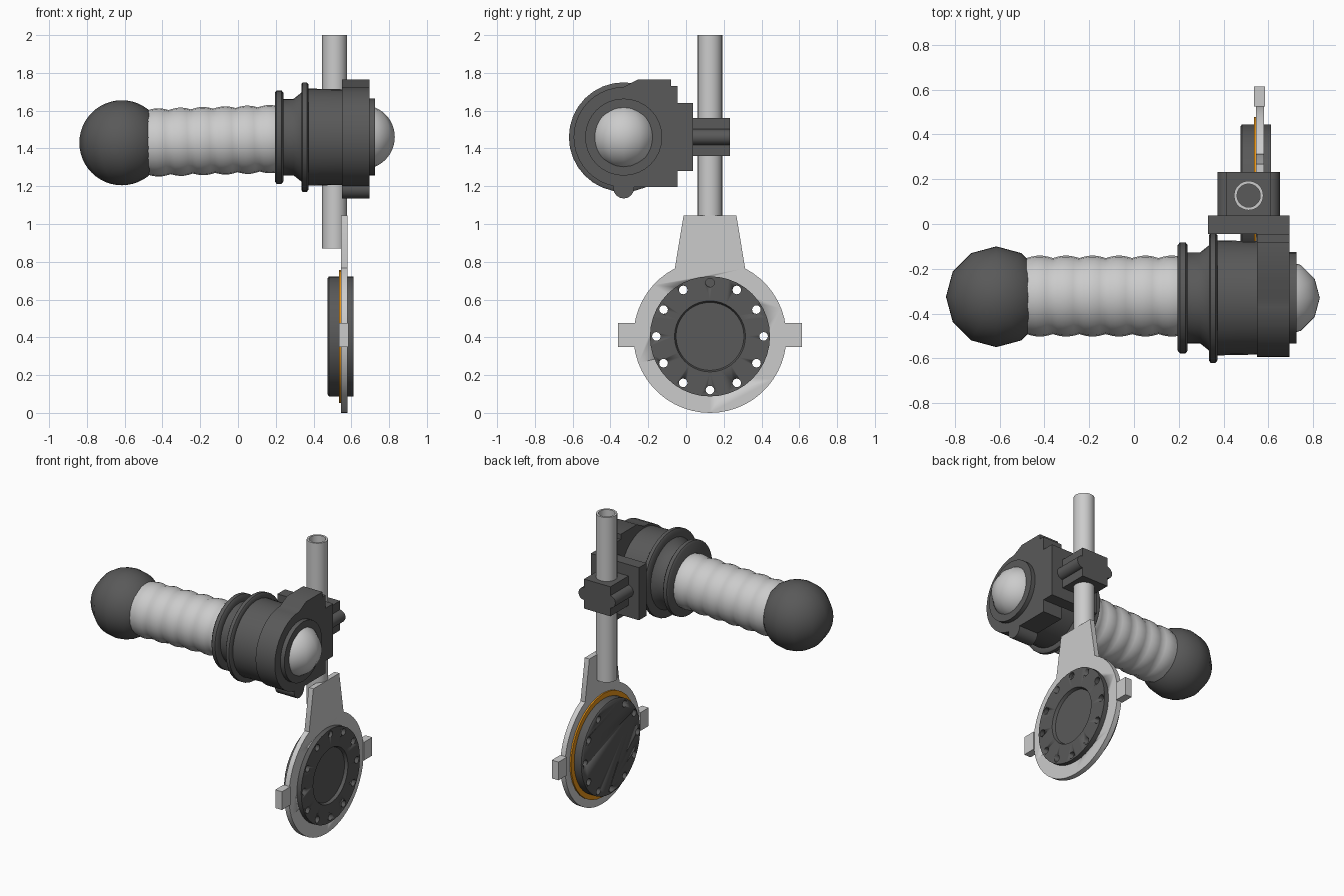
import bpy, bmesh, math
from mathutils import Vector

if "Cube" in bpy.data.objects:
    bpy.data.objects.remove(bpy.data.objects["Cube"])


def material(name, color):
    m = bpy.data.materials.new(name)
    m.diffuse_color = (*color, 1)
    m.use_nodes = True
    m.node_tree.nodes["Principled BSDF"].inputs["Base Color"].default_value = m.diffuse_color
    return m


DARK = material("dark_grey", (0.1, 0.1, 0.1))
ORANGE = material("orange", (0.8, 0.3, 0.01))


def finish(name, bm, mat=None, angle=40):
    bmesh.ops.recalc_face_normals(bm, faces=bm.faces)
    me = bpy.data.meshes.new(name)
    bm.to_mesh(me)
    bm.free()
    ob = bpy.data.objects.new(name, me)
    bpy.context.collection.objects.link(ob)
    if mat:
        me.materials.append(mat)
    bpy.ops.object.select_all(action='DESELECT')
    ob.select_set(True)
    bpy.context.view_layer.objects.active = ob
    bpy.ops.object.shade_smooth_by_angle(angle=math.radians(angle))
    return ob


def add_revolve(bm, profile, centre, axis='X', n=32, closed=False):
    """Spin (distance along axis, radius) points around an axis through centre."""
    rings = []
    for a, r in profile:
        ring = []
        for i in range(n):
            t = 2 * math.pi * i / n
            c, s = r * math.cos(t), r * math.sin(t)
            v = {'X': (a, c, s), 'Y': (c, a, s), 'Z': (c, s, a)}[axis]
            ring.append(bm.verts.new(Vector(v) + Vector(centre)))
        rings.append(ring)
    pairs = list(zip(rings, rings[1:]))
    if closed:
        pairs.append((rings[-1], rings[0]))
    else:
        bm.faces.new(rings[0])
        bm.faces.new(rings[-1])
    for p, q in pairs:
        for i in range(n):
            j = (i + 1) % n
            bm.faces.new((p[i], p[j], q[j], q[i]))


def revolve(name, profile, centre, axis='X', n=32, closed=False, mat=None):
    bm = bmesh.new()
    add_revolve(bm, profile, centre, axis, n, closed)
    return finish(name, bm, mat)


def prism(name, pts, x0, x1, mat=None, angle=30):
    """Extrude a (y, z) outline from x0 to x1."""
    bm = bmesh.new()
    f = bm.faces.new([bm.verts.new((x0, y, z)) for y, z in pts])
    ext = bmesh.ops.extrude_face_region(bm, geom=[f])
    vs = [g for g in ext['geom'] if isinstance(g, bmesh.types.BMVert)]
    bmesh.ops.translate(bm, verts=vs, vec=(x1 - x0, 0, 0))
    return finish(name, bm, mat, angle)


def box(name, x0, x1, y0, y1, z0, z1, mat=None):
    return prism(name, [(y0, z0), (y1, z0), (y1, z1), (y0, z1)], x0, x1, mat)


def ball(name, centre, r, mat=None):
    bm = bmesh.new()
    bmesh.ops.create_uvsphere(bm, u_segments=12, v_segments=24, radius=r)
    bmesh.ops.translate(bm, verts=bm.verts, vec=centre)
    return finish(name, bm, mat)


def arc(cy, cz, r, a0, a1, n):
    return [(cy + r * math.cos(math.radians(a0 + (a1 - a0) * i / n)),
             cz + r * math.sin(math.radians(a0 + (a1 - a0) * i / n))) for i in range(n + 1)]


def cut(ob, cutter):
    """Boolean-subtract the cutter, bake the result and drop the cutter."""
    cutter.hide_render = True
    m = ob.modifiers.new("cut", 'BOOLEAN')
    m.operation, m.object, m.solver = 'DIFFERENCE', cutter, 'EXACT'
    dg = bpy.context.evaluated_depsgraph_get()
    me = bpy.data.meshes.new_from_object(ob.evaluated_get(dg))
    ob.modifiers.clear()
    ob.data = me
    bpy.data.objects.remove(cutter)


# --- Handle: end ball and ribbed grip, sloping slightly up to the body
BY, BZ = -0.33, 1.46
ball("handle_end_ball", (-0.615, -0.325, 1.43), 0.225, DARK)
grip = []
PITCH, STEPS = 0.118, 5
for k in range(6):
    for s in range(STEPS + (k == 5)):
        t = s / STEPS
        grip.append((-0.48 + PITCH * (k + t), 0.17 + 0.011 * math.sin(math.pi * t)))
g = revolve("grip", [(a + 0.48, r) for a, r in grip], (0, 0, 0), n=24)
g.location = (-0.48, -0.322, 1.43)
g.rotation_euler.y = -0.03

# --- Turned body with its two flanges
revolve("body", [(0.195, 0.235), (0.205, 0.248), (0.23, 0.248), (0.24, 0.235), (0.24, 0.203),
                 (0.295, 0.203), (0.335, 0.235), (0.335, 0.28), (0.342, 0.29), (0.365, 0.29),
                 (0.372, 0.28), (0.372, 0.257), (0.56, 0.253)], (0, BY, BZ), mat=DARK)

# --- Head block: round on the outer side, square and stepped on the inner side
prism("head", arc(BY, BZ, 0.265, 90, 270, 20) +
      [(-0.045, 1.195), (-0.045, 1.73), (-0.08, 1.73), (-0.08, 1.765), (-0.255, 1.765)],
      0.55, 0.695, DARK)
revolve("head_lower_lug", [(0.55, 0.055), (0.695, 0.055)], (0, BY, 1.19), n=16, mat=DARK)
revolve("dome_bezel", [(0.69, 0.204), (0.725, 0.204)], (0, BY, BZ), mat=DARK)
ball("dome", (0.66, BY, BZ), 0.17)

# --- Mount plate and pole clamp with two bolt barrels
PX, PY = 0.512, 0.127
box("mount_plate", 0.33, 0.695, -0.045, 0.037, 1.28, 1.64, DARK)
box("clamp_block", 0.41, 0.61, 0.03, 0.232, 1.36, 1.562, DARK)
for side in (-1, 1):
    revolve("clamp_barrel", [(0.03, 0.042), (0.232, 0.042)],
            (PX + side * 0.098, 0, BZ), 'Y', 16, mat=DARK)

# --- Hollow pole
revolve("pole", [(0.87, 0.066), (2.0, 0.066), (2.0, 0.052), (0.87, 0.052)],
        (PX, PY, 0), 'Z', 20, True)

# --- Paddle plate: ring with tapering neck and side tabs
CZ = 0.405
paddle = prism("paddle_plate", [(-0.013, 1.045), (-0.058, 0.772)] +
               arc(PY, CZ, 0.405, 117, 423, 44) + [(0.312, 0.772), (0.267, 1.045)], 0.545, 0.58)
cut(paddle, revolve("plate_cutter", [(0.4, 0.312), (0.7, 0.312)], (0, PY, CZ)))
for side in (-1, 1):
    c = PY + side * 0.443
    box("paddle_tab", 0.535, 0.586, c - 0.045, c + 0.045, 0.35, 0.475)

# --- Coloured seal behind the plate
revolve("seal_ring", [(0.535, 0.31), (0.535, 0.352), (0.55, 0.352), (0.55, 0.31)],
        (0, PY, CZ), closed=True, mat=ORANGE)

# --- Disc with shallow front recess and a circle of through holes
disc = revolve("disc", [(0.475, 0.308), (0.482, 0.318), (0.612, 0.318), (0.612, 0.188),
                        (0.592, 0.18)], (0, PY, CZ), mat=DARK, n=40)
bm = bmesh.new()
for k in range(12):
    a = math.radians(90 + 30 * k)
    start = 0.59 if k == 0 else 0.4        # the top hole is blind
    add_revolve(bm, [(start, 0.023), (0.7, 0.023)],
                (0, PY + 0.284 * math.cos(a), CZ + 0.284 * math.sin(a)), n=12)
cut(disc, finish("hole_cutter", bm))
